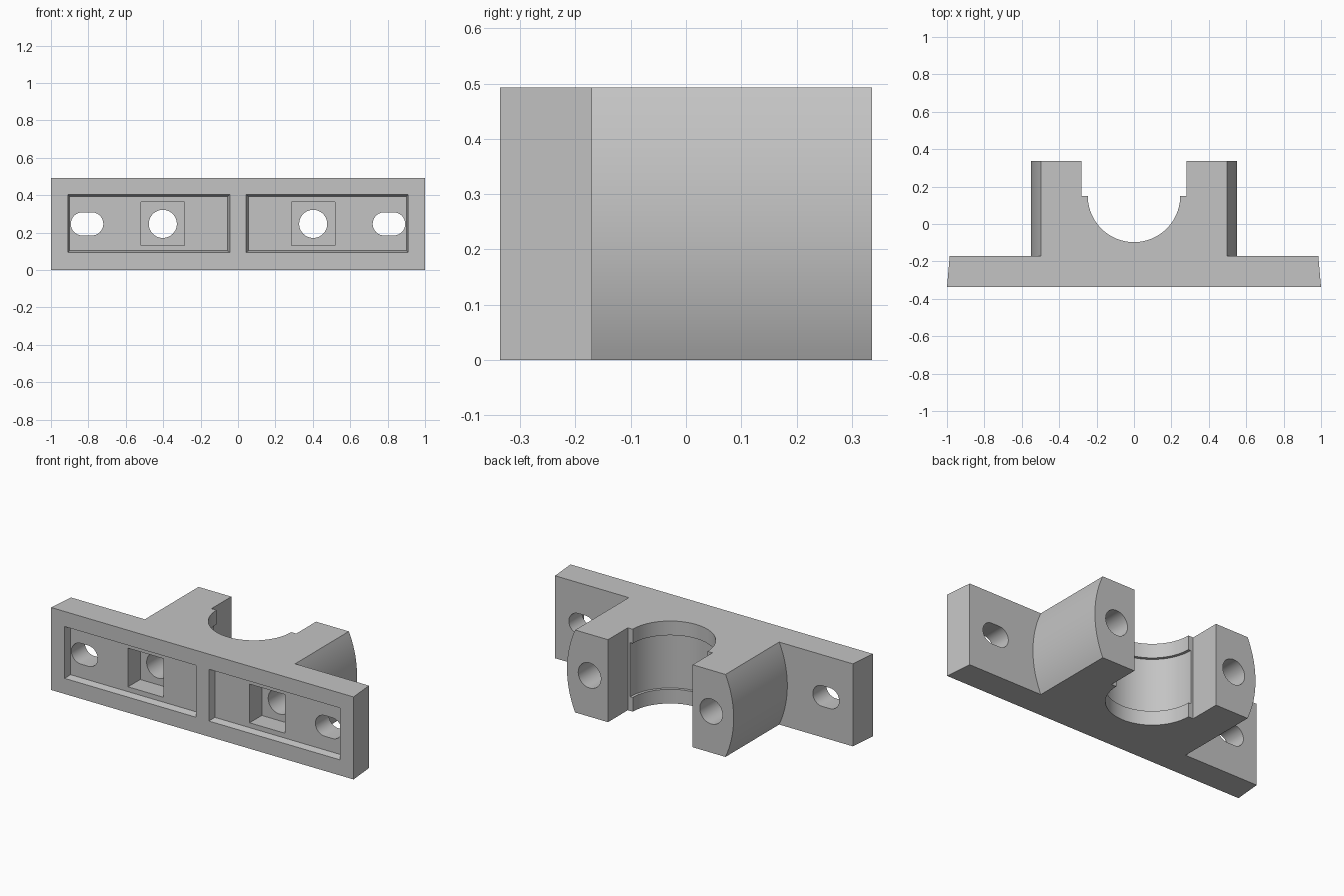
import bpy, bmesh, math

cube = bpy.data.objects.get("Cube")
if cube:
    bpy.data.objects.remove(cube, do_unlink=True)

H = 0.493           # overall height
MID = H / 2
FRONT, BACK, STEP = -0.337, 0.337, -0.17
BORE_Y = 0.15

grey = bpy.data.materials.new("plain grey")
grey.use_nodes = True
grey.diffuse_color = (0.55, 0.55, 0.55, 1)
grey.node_tree.nodes["Principled BSDF"].inputs["Base Color"].default_value = (0.55, 0.55, 0.55, 1)


def loft(name, ring_a, ring_b):
    """Closed solid between two matching rings of points."""
    bm = bmesh.new()
    a = [bm.verts.new(p) for p in ring_a]
    b = [bm.verts.new(p) for p in ring_b]
    bm.faces.new(a)
    bm.faces.new(b)
    for i in range(len(a)):
        j = (i + 1) % len(a)
        bm.faces.new((a[i], a[j], b[j], b[i]))
    bmesh.ops.recalc_face_normals(bm, faces=bm.faces)
    mesh = bpy.data.meshes.new(name)
    bm.to_mesh(mesh)
    bm.free()
    mesh.materials.append(grey)
    ob = bpy.data.objects.new(name, mesh)
    bpy.context.collection.objects.link(ob)
    return ob


def along_y(name, outline, y0, y1):
    return loft(name, [(x, y0, z) for x, z in outline], [(x, y1, z) for x, z in outline])


def along_z(name, outline, z0, z1):
    return loft(name, [(x, y, z0) for x, y in outline], [(x, y, z1) for x, y in outline])


def rect(x0, x1, z0, z1):
    return [(x0, z0), (x1, z0), (x1, z1), (x0, z1)]


def arc(cx, cy, r, start, end, n):
    return [(cx + r * math.cos(start + (end - start) * i / n),
             cy + r * math.sin(start + (end - start) * i / n)) for i in range(n + 1)]


def circle(cx, cy, r, n=48):
    return arc(cx, cy, r, 0, math.tau, n)[:-1]


def combine(target, tool, operation):
    mod = target.modifiers.new(operation.title(), 'BOOLEAN')
    mod.operation, mod.object, mod.solver = operation, tool, 'EXACT'
    bpy.context.view_layer.update()
    graph = bpy.context.evaluated_depsgraph_get()
    mesh = bpy.data.meshes.new_from_object(target.evaluated_get(graph))
    target.modifiers.clear()
    target.data = mesh
    bpy.data.objects.remove(tool, do_unlink=True)


# Mounting flange with slightly drafted ends
bracket = along_z("bearing_bracket", [(-1, FRONT), (1, FRONT), (0.985, STEP), (-0.985, STEP)], 0, H)

# Central block with bulged sides
radius = 0.59
centre = 0.551 - radius
half = math.asin(MID / radius)
side = arc(centre, MID, radius, -half, half, 24)
block = side + [(-x, z) for x, z in reversed(side)]
combine(bracket, along_y("block", block, -0.25, BACK), 'UNION')

# Bearing seat: open slot, bore and wider middle groove
combine(bracket, along_z("slot", rect(-0.28, 0.28, BORE_Y, 0.5), -0.1, H + 0.1), 'DIFFERENCE')
combine(bracket, along_z("bore", circle(0, BORE_Y, 0.247, 96), -0.1, H + 0.1), 'DIFFERENCE')
combine(bracket, along_z("groove", circle(0, BORE_Y, 0.264, 96), 0.085, H - 0.085), 'DIFFERENCE')

# Front recesses, nut pockets, bolt holes and mounting slots on both sides
for s in (-1, 1):
    mouth = rect(0.043, 0.91, 0.093, 0.403)
    floor = rect(0.055, 0.9, 0.103, 0.393)
    recess = loft("recess", [(s * x, FRONT - 0.0005, z) for x, z in mouth],
                  [(s * x, FRONT + 0.04, z) for x, z in floor])
    combine(bracket, recess, 'DIFFERENCE')
    nut = along_y("nut_pocket", rect(s * 0.402 - 0.117, s * 0.402 + 0.117, 0.132, 0.363),
                  FRONT - 0.1, FRONT + 0.155)
    combine(bracket, nut, 'DIFFERENCE')
    combine(bracket, along_y("bolt_hole", circle(s * 0.402, MID, 0.075), -0.5, 0.5), 'DIFFERENCE')
    stadium = (arc(s * 0.807 + 0.025, MID, 0.062, -math.pi / 2, math.pi / 2, 20)
               + arc(s * 0.807 - 0.025, MID, 0.062, math.pi / 2, math.pi * 1.5, 20))
    combine(bracket, along_y("mounting_slot", stadium, -0.5, 0), 'DIFFERENCE')

# Crisp edges, smooth curves
bpy.ops.object.select_all(action='DESELECT')
bracket.select_set(True)
bpy.context.view_layer.objects.active = bracket
bpy.ops.object.shade_smooth_by_angle(angle=math.radians(25))
